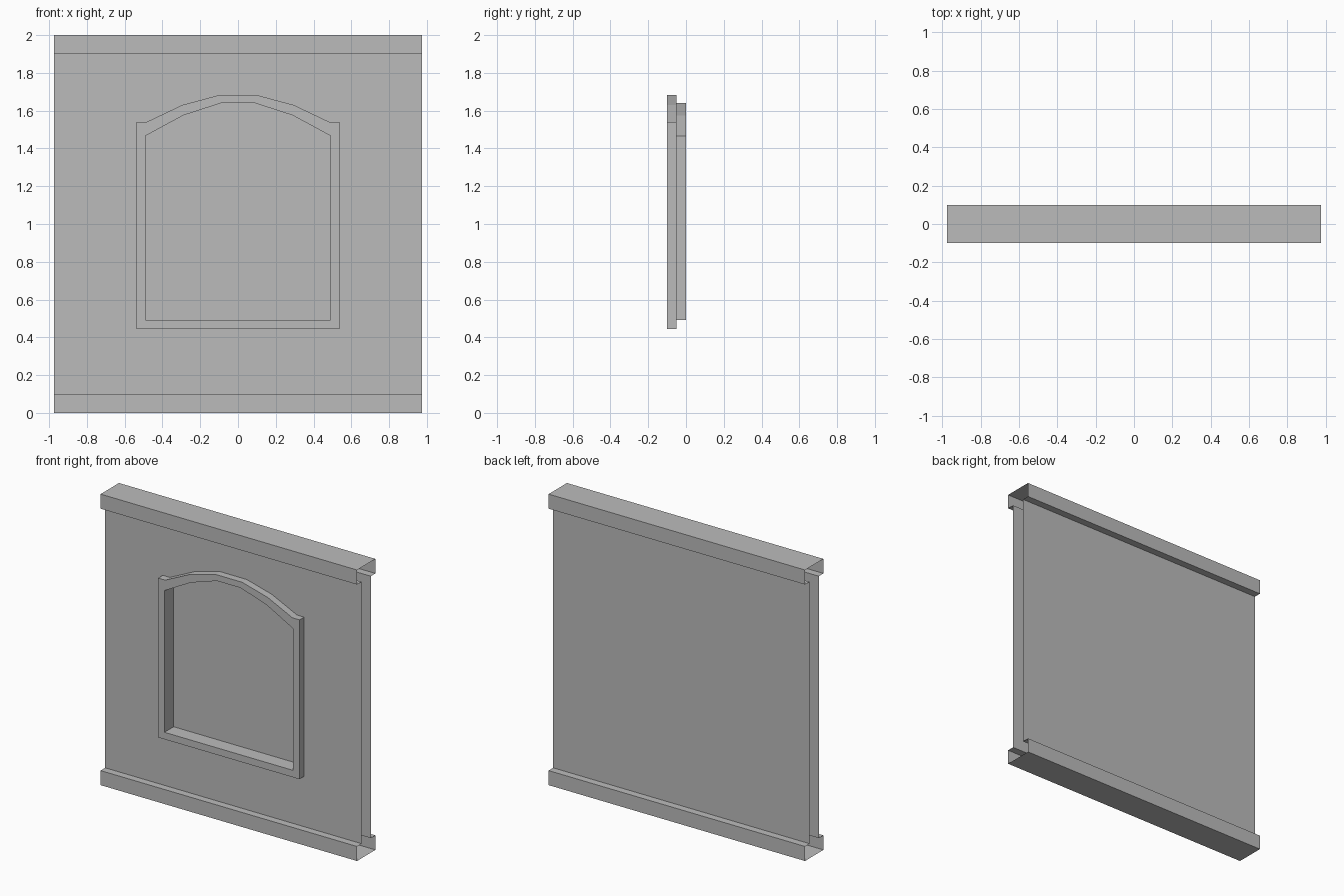
import bpy, bmesh
from mathutils import Vector

cube = bpy.data.objects.get("Cube")
if cube:
    bpy.data.objects.remove(cube)

HALF_W, HEIGHT, RAIL = 0.975, 2.0, 0.1
FACE, LIP = 0.05, 0.1      # half depth of the wall and of the rails

grey = bpy.data.materials.new("plain_grey")
grey.use_nodes = True
grey.diffuse_color = (0.5, 0.5, 0.5, 1)
grey.node_tree.nodes["Principled BSDF"].inputs["Base Color"].default_value = (0.5, 0.5, 0.5, 1)


def finish(bm, name, outward):
    """Point the normals outward and make the object."""
    d = Vector(outward)
    bmesh.ops.recalc_face_normals(bm, faces=bm.faces[:])
    key = max(bm.faces, key=lambda f: f.calc_center_median().dot(d))
    if key.normal.dot(d) < 0:
        bmesh.ops.reverse_faces(bm, faces=bm.faces[:])
    mesh = bpy.data.meshes.new(name)
    bm.to_mesh(mesh)
    bm.free()
    mesh.materials.append(grey)
    obj = bpy.data.objects.new(name, mesh)
    bpy.context.collection.objects.link(obj)


def ring(bm, outline, y):
    return [bm.verts.new((x, y, z)) for x, z in outline]


def loop_edges(bm, verts):
    pairs = zip(verts, verts[1:] + verts[:1])
    return [bm.edges.get(p) or bm.edges.new(p) for p in pairs]


def strip(bm, a, b):
    n = len(a)
    for i in range(n):
        j = (i + 1) % n
        bm.faces.new((a[i], a[j], b[j], b[i]))


def fill_between(bm, outer, inner):
    bmesh.ops.triangle_fill(bm, edges=loop_edges(bm, outer) + loop_edges(bm, inner),
                            use_beauty=True, normal=(0, -1, 0))


def mirrored(half):
    """Complete an arched outline from its right half, bottom to top."""
    return half + [(-x, z) for x, z in reversed(half)]


outer = mirrored([(0.537, 0.445), (0.537, 1.54), (0.484, 1.54), (0.295, 1.63), (0.102, 1.682)])
inner = mirrored([(0.489, 0.493), (0.489, 1.467), (0.29, 1.575), (0.09, 1.64)])

# Wall with a rail along the top and bottom, open at both ends
back = [(LIP, 0), (LIP, RAIL), (FACE, RAIL),
        (FACE, HEIGHT - RAIL), (LIP, HEIGHT - RAIL), (LIP, HEIGHT)]
profile = back + [(-y, z) for y, z in reversed(back)]
bm = bmesh.new()
left, right = [[bm.verts.new((x, y, z)) for y, z in profile] for x in (HALF_W, -HALF_W)]
front = 8                  # the front wall strip, which has the opening
for i in range(len(profile)):
    j = (i + 1) % len(profile)
    if i != front:
        bm.faces.new((left[i], left[j], right[j], right[i]))
fill_between(bm, [left[front], left[front + 1], right[front + 1], right[front]],
             ring(bm, outer, -FACE))
finish(bm, "wall_with_rails", (0, 0, 1))

# Raised window frame with a deep reveal
bm = bmesh.new()
outer_back, outer_front = ring(bm, outer, -FACE), ring(bm, outer, -LIP)
inner_front, inner_back = ring(bm, inner, -LIP), ring(bm, inner, 0)
strip(bm, outer_back, outer_front)
strip(bm, inner_front, inner_back)
fill_between(bm, outer_front, inner_front)
finish(bm, "window_frame", (0, -1, 0))

# Recessed window panel
bm = bmesh.new()
bm.faces.new(ring(bm, inner, 0))
finish(bm, "window_panel", (0, -1, 0))
